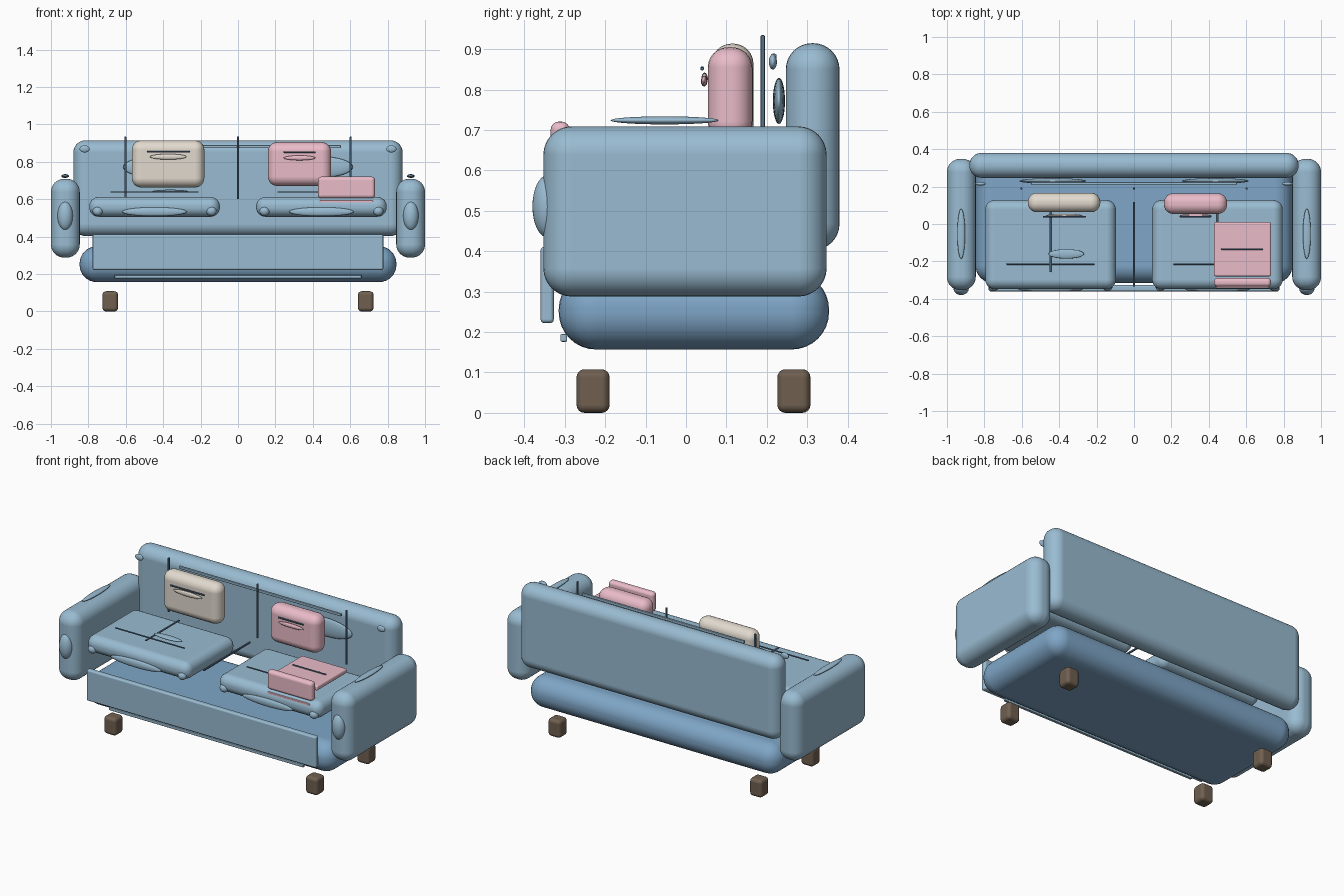
import bpy, bmesh
from mathutils import Matrix, Vector

if "Cube" in bpy.data.objects:
    bpy.data.objects.remove(bpy.data.objects["Cube"])


def material(name, rgb):
    m = bpy.data.materials.new(name)
    m.diffuse_color = (*rgb, 1)
    m.use_nodes = True
    m.node_tree.nodes["Principled BSDF"].inputs["Base Color"].default_value = m.diffuse_color
    return m


BLUE = material("light_blue_fabric", (0.32, 0.50, 0.64))
BASE = material("base_blue_fabric", (0.21, 0.38, 0.57))
SEAM = material("dark_blue_seam", (0.09, 0.17, 0.26))
PINK = material("pink_fabric", (0.82, 0.50, 0.58))
CREAM = material("cream_fabric", (0.76, 0.70, 0.62))
WOOD = material("leg_wood", (0.16, 0.115, 0.08))


def finish(name, bm, mat):
    me = bpy.data.meshes.new(name)
    bm.to_mesh(me)
    bm.free()
    me.materials.append(mat)
    for p in me.polygons:
        p.use_smooth = True
    ob = bpy.data.objects.new(name, me)
    bpy.context.collection.objects.link(ob)
    return ob


def box(name, x, y, z, r, mat, seg=6):
    """Rounded box given as (min, max) ranges on each axis."""
    bm = bmesh.new()
    size = Vector((x[1] - x[0], y[1] - y[0], z[1] - z[0]))
    mid = Vector((x[0] + x[1], y[0] + y[1], z[0] + z[1])) / 2
    bmesh.ops.create_cube(bm, size=1, matrix=Matrix.Translation(mid) @ Matrix.Diagonal((*size, 1)))
    ob = finish(name, bm, mat)
    b = ob.modifiers.new("rounding", 'BEVEL')
    b.width, b.segments, b.limit_method = r, seg, 'NONE'
    b.harden_normals = True
    return ob


def blob(name, c, r, mat):
    """Ellipsoid with centre c and radii r."""
    bm = bmesh.new()
    bmesh.ops.create_uvsphere(bm, u_segments=32, v_segments=16, radius=1,
                              matrix=Matrix.Translation(c) @ Matrix.Diagonal((*r, 1)))
    return finish(name, bm, mat)


def line(name, c, half, mat=SEAM):
    """Thin bar with centre c and half sizes."""
    rng = [(a - h, a + h) for a, h in zip(c, half)]
    return box(name, *rng, min(half) * 0.5, mat, 2)


# Main body
box("base", (-0.847, 0.847), (-0.315, 0.354), (0.157, 0.348), 0.092, BASE, 8)
box("backrest", (-0.88, 0.88), (0.247, 0.38), (0.403, 0.915), 0.065, BLUE, 8)
box("front_panel", (-0.777, 0.777), (-0.36, -0.327), (0.222, 0.412), 0.01, BLUE, 3)
box("lower_trim", (-0.66, 0.66), (-0.311, -0.294), (0.176, 0.195), 0.004, BLUE, 2)
box("backrest_piping", (-0.55, 0.55), (0.21, 0.224), (0.873, 0.889), 0.004, BLUE, 2)

for s, side in ((-1, "left"), (1, "right")):
    # Armrests with padded details
    xa = sorted((s * 0.846, s * 1.0))
    box(side + "_armrest", xa, (-0.353, 0.348), (0.288, 0.709), 0.07, BLUE, 8)
    blob(side + "_arm_front_pad", (s * 0.924, -0.343, 0.511), (0.041, 0.037, 0.077), BLUE)
    blob(side + "_arm_top_pad", (s * 0.924, -0.053, 0.724), (0.021, 0.134, 0.01), BLUE)

    # Seat cushions with pads, buttons and stitching
    xs = sorted((s * 0.097, s * 0.795))
    box(side + "_seat_cushion", xs, (-0.348, 0.128), (0.506, 0.612), 0.05, BLUE)
    blob(side + "_seat_front_pad", (s * 0.446, -0.35, 0.533), (0.173, 0.012, 0.024), BLUE)
    for bx in (0.142, 0.75):
        blob(side + "_seat_button", (s * bx, -0.335, 0.536), (0.027, 0.024, 0.025), BLUE)
    line(side + "_seat_cross_stitch", (s * 0.446, -0.214, 0.638), (0.235, 0.004, 0.003))
    line(side + "_seat_long_stitch", (s * 0.447, -0.093, 0.638), (0.005, 0.164, 0.003))

    # Backrest pads, buttons and seams
    blob(side + "_back_pad", (s * 0.435, 0.23, 0.772), (0.179, 0.015, 0.057), BLUE)
    blob(side + "_back_button", (s * 0.82, 0.215, 0.869), (0.027, 0.01, 0.019), BLUE)
    line(side + "_back_seam", (s * 0.602, 0.19, 0.769), (0.005, 0.005, 0.166))

    # Legs
    for y, end in ((-0.23, "front"), (0.267, "back")):
        box(f"{end}_{side}_leg", (s * 0.683 - 0.042, s * 0.683 + 0.042),
            (y - 0.041, y + 0.041), (0, 0.108), 0.02, WOOD, 4)

# Centre seams and the extra seat pad
line("centre_back_seam", (0, 0.19, 0.769), (0.005, 0.005, 0.166))
line("centre_seat_seam", (0, -0.109, 0.605), (0.005, 0.226, 0.005))
blob("left_seat_top_pad", (-0.362, -0.16, 0.643), (0.095, 0.025, 0.008), BLUE)

# Throw pillows
box("cream_pillow", (-0.568, -0.18), (0.063, 0.167), (0.663, 0.914), 0.05, CREAM)
blob("cream_pillow_pad", (-0.373, 0.046, 0.827), (0.098, 0.008, 0.015), CREAM)
line("cream_pillow_stitch", (-0.372, 0.04, 0.853), (0.115, 0.004, 0.004))
box("pink_pillow", (0.16, 0.498), (0.054, 0.164), (0.671, 0.905), 0.05, PINK)
blob("pink_pillow_pad", (0.329, 0.045, 0.821), (0.085, 0.008, 0.013), PINK)
line("pink_pillow_stitch", (0.329, 0.04, 0.852), (0.085, 0.004, 0.004))

# Folded blanket on the right seat
box("blanket_top", (0.427, 0.733), (-0.28, 0.01), (0.652, 0.682), 0.01, PINK, 3)
box("blanket_front", (0.427, 0.733), (-0.335, -0.288), (0.604, 0.721), 0.02, PINK, 4)
box("blanket_hem", (0.437, 0.723), (-0.343, -0.328), (0.58, 0.595), 0.004, PINK, 2)
line("blanket_stitch", (0.578, -0.134, 0.688), (0.112, 0.004, 0.003))
